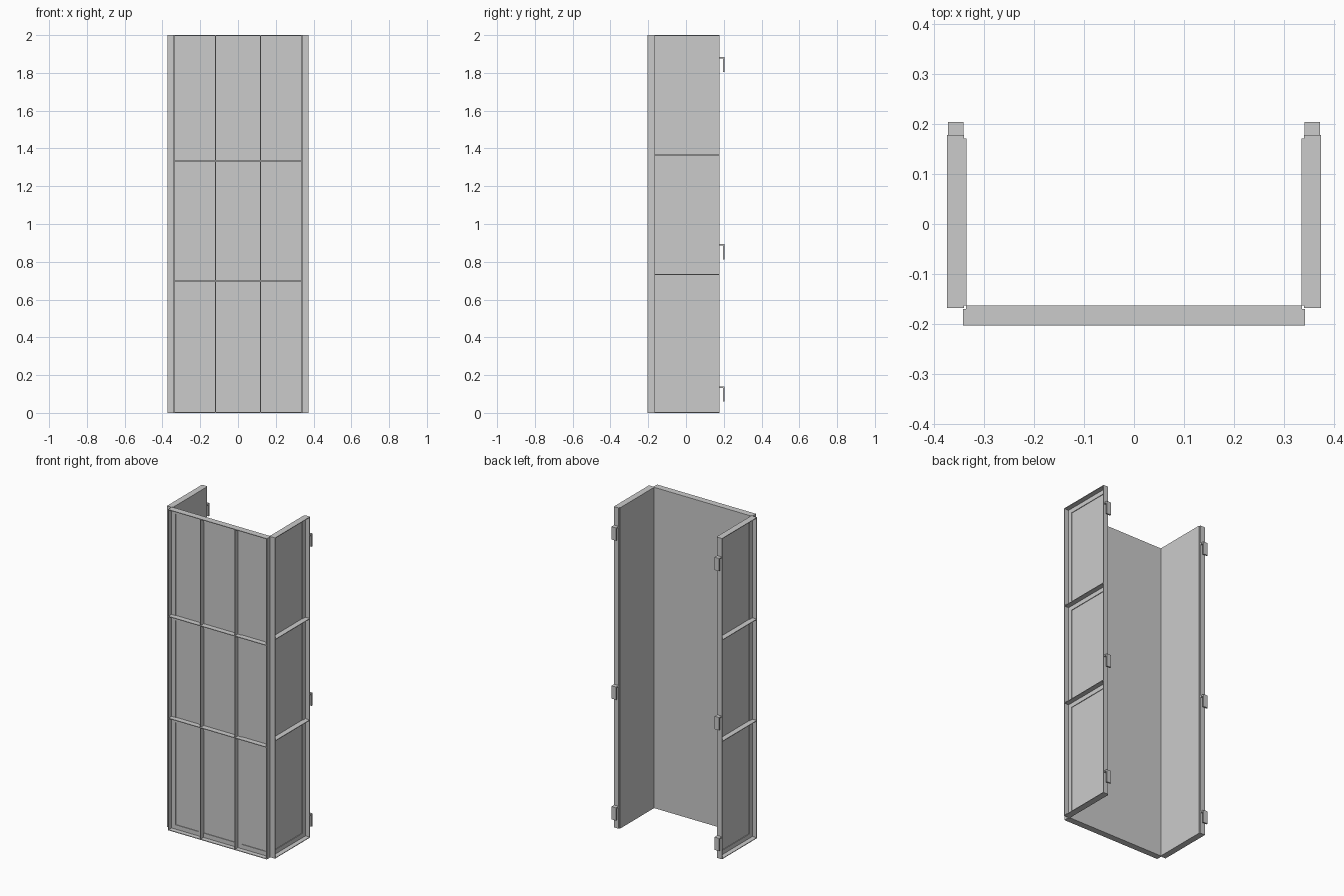
import bpy
import bmesh
from mathutils import Vector

if "Cube" in bpy.data.objects:
    bpy.data.objects.remove(bpy.data.objects["Cube"])

T = 0.004      # steel thickness of the angle bars
LEG = 0.031    # width of each angle leg
D = 0.0335     # how far the frame stands off the sheet


def box(bm, x, y, z):
    """Add a box given (low, high) ranges."""
    geom = bmesh.ops.create_cube(bm, size=1)
    for v in geom['verts']:
        v.co = Vector([r[0] + (c + 0.5) * (r[1] - r[0])
                       for c, r in zip(v.co, (x, y, z))])


def finish(bm, name):
    mesh = bpy.data.meshes.new(name)
    bm.to_mesh(mesh)
    bm.free()
    obj = bpy.data.objects.new(name, mesh)
    bpy.context.collection.objects.link(obj)
    return obj


def angle_bar(name, place, axis, at, side, lo, hi):
    """L section on a panel: u across, w outward from the sheet, z up."""
    bm = bmesh.new()
    web = sorted((at, at + side * T))
    leg = sorted((at + side * T, at + side * LEG))
    for r, w in ((web, (0, D)), (leg, (0, T))):
        if axis == 'z':
            box(bm, *place(r, w), (lo, hi))
        else:
            box(bm, *place((lo, hi), w), r)
    return finish(bm, name)


def frame(prefix, place, u0, u1, rails, posts):
    """Perimeter of angle bars plus rails and posts."""
    bars = [angle_bar(prefix + "_edge_post_a", place, 'z', u0, 1, 0, 2),
            angle_bar(prefix + "_edge_post_b", place, 'z', u1, -1, 0, 2),
            angle_bar(prefix + "_bottom_rail", place, 'u', 0, 1, u0 + T, u1 - T),
            angle_bar(prefix + "_top_rail", place, 'u', 2, -1, u0 + T, u1 - T)]
    for z in rails:
        bars.append(angle_bar(prefix + "_middle_rail", place, 'u', z, -1, u0 + T, u1 - T))
    for u, s in posts:
        bars.append(angle_bar(prefix + "_middle_post", place, 'z', u, s, 0, 2))
    return bars


def sheet(name, x, y):
    bm = bmesh.new()
    box(bm, x, y, (0, 2))
    return finish(bm, name)


def mirror(obj):
    m = obj.modifiers.new("Mirror", 'MIRROR')
    m.use_axis = (True, False, False)


# front panel: sheet and frame facing -y
sheet("front_sheet", (-0.335, 0.335), (-0.1695, -0.163))
frame("front", lambda u, w: (u, (-0.1695 - w[1], -0.1695 - w[0])),
      -0.341, 0.341, (0.70, 1.335), ((-0.117, -1), (0.117, 1)))

# side panels: frame facing outward, mirrored to the left
sides = [sheet("side_sheet", (0.334, 0.3395), (-0.163, 0.171))]
sides += frame("side", lambda u, w: ((0.3395 + w[0], 0.3395 + w[1]), u),
               -0.168, 0.178, (0.735, 1.367), ())

# downward hooks on the rear edges
for top in (0.14, 0.893, 1.885):
    bm = bmesh.new()
    box(bm, (0.34, 0.371), (0.178, 0.204), (top - 0.008, top))
    box(bm, (0.34, 0.371), (0.195, 0.204), (top - 0.08, top - 0.008))
    sides.append(finish(bm, "hook"))

for obj in sides:
    mirror(obj)
